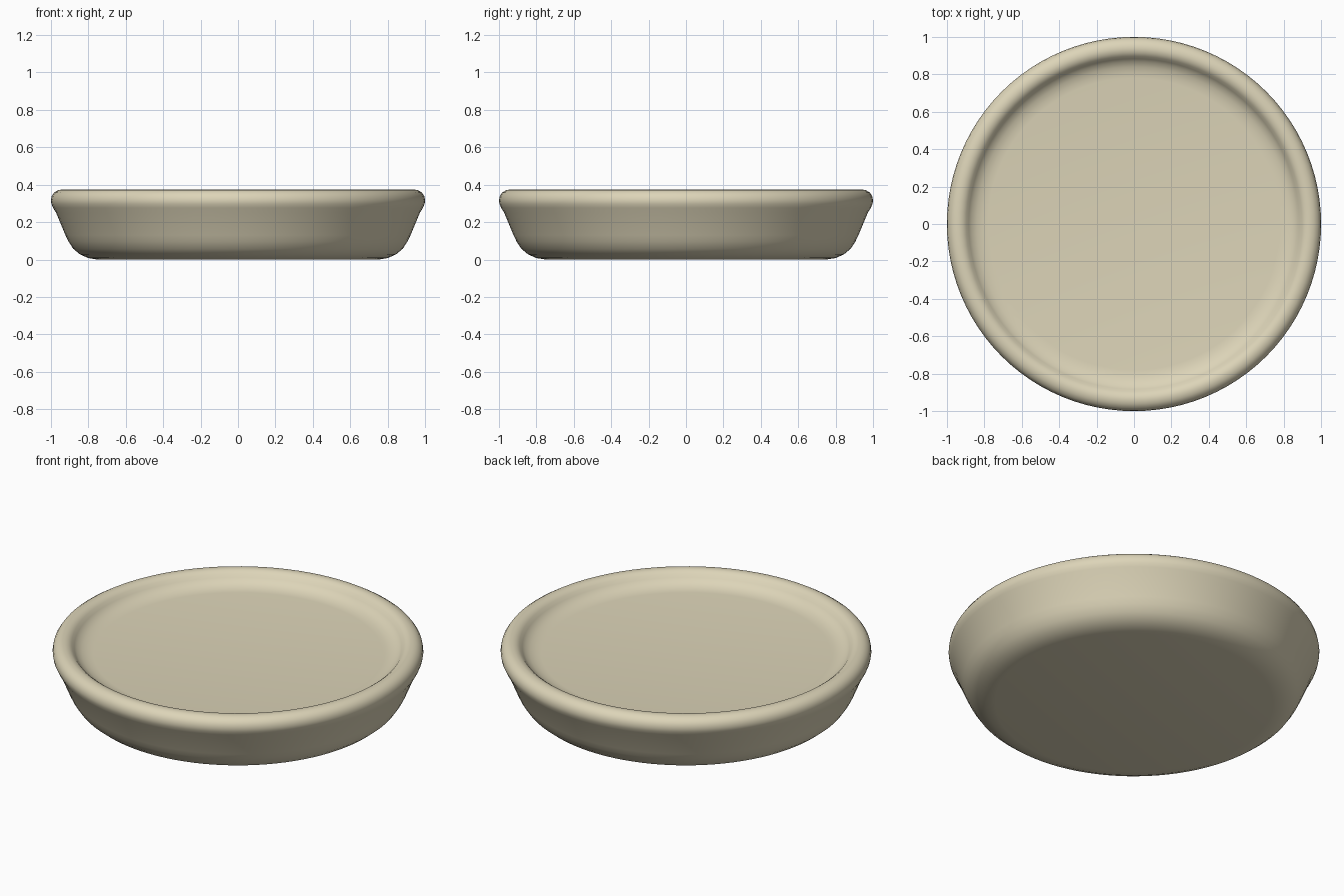
import bpy, bmesh, math

if "Cube" in bpy.data.objects:
    bpy.data.objects.remove(bpy.data.objects["Cube"])

# Profile of the shallow dish (radius, height), from base centre round to the floor centre
profile = [
    (0.0, 0.0), (0.75, 0.0), (0.80, 0.008), (0.845, 0.028), (0.88, 0.057),
    (0.905, 0.095), (0.922, 0.13), (0.972, 0.25), (0.988, 0.276),
    (0.997, 0.297), (1.0, 0.315), (0.996, 0.338), (0.983, 0.358),
    (0.962, 0.371), (0.938, 0.375), (0.915, 0.371), (0.897, 0.358),
    (0.883, 0.341), (0.868, 0.325), (0.84, 0.311), (0.81, 0.303),
    (0.78, 0.30), (0.0, 0.30),
]
SIDES = 96

clay = bpy.data.materials.new("cream")
clay.diffuse_color = (0.72, 0.66, 0.48, 1.0)
clay.use_nodes = True
clay.node_tree.nodes["Principled BSDF"].inputs["Base Color"].default_value = clay.diffuse_color

# Spin the profile around z
bm = bmesh.new()
rings = []
for r, z in profile:
    if r == 0:
        rings.append([bm.verts.new((0, 0, z))] * SIDES)
    else:
        rings.append([bm.verts.new((r * math.cos(2 * math.pi * i / SIDES),
                                    r * math.sin(2 * math.pi * i / SIDES), z))
                      for i in range(SIDES)])
for a, b in zip(rings, rings[1:]):
    for i in range(SIDES):
        j = (i + 1) % SIDES
        corners = list(dict.fromkeys([a[i], a[j], b[j], b[i]]))
        bm.faces.new(corners)
bmesh.ops.recalc_face_normals(bm, faces=bm.faces)

mesh = bpy.data.meshes.new("dish")
bm.to_mesh(mesh)
bm.free()
mesh.materials.append(clay)
dish = bpy.data.objects.new("dish", mesh)
bpy.context.collection.objects.link(dish)

# Smooth shading
bpy.context.view_layer.objects.active = dish
dish.select_set(True)
bpy.ops.object.shade_smooth_by_angle(angle=math.radians(40))
